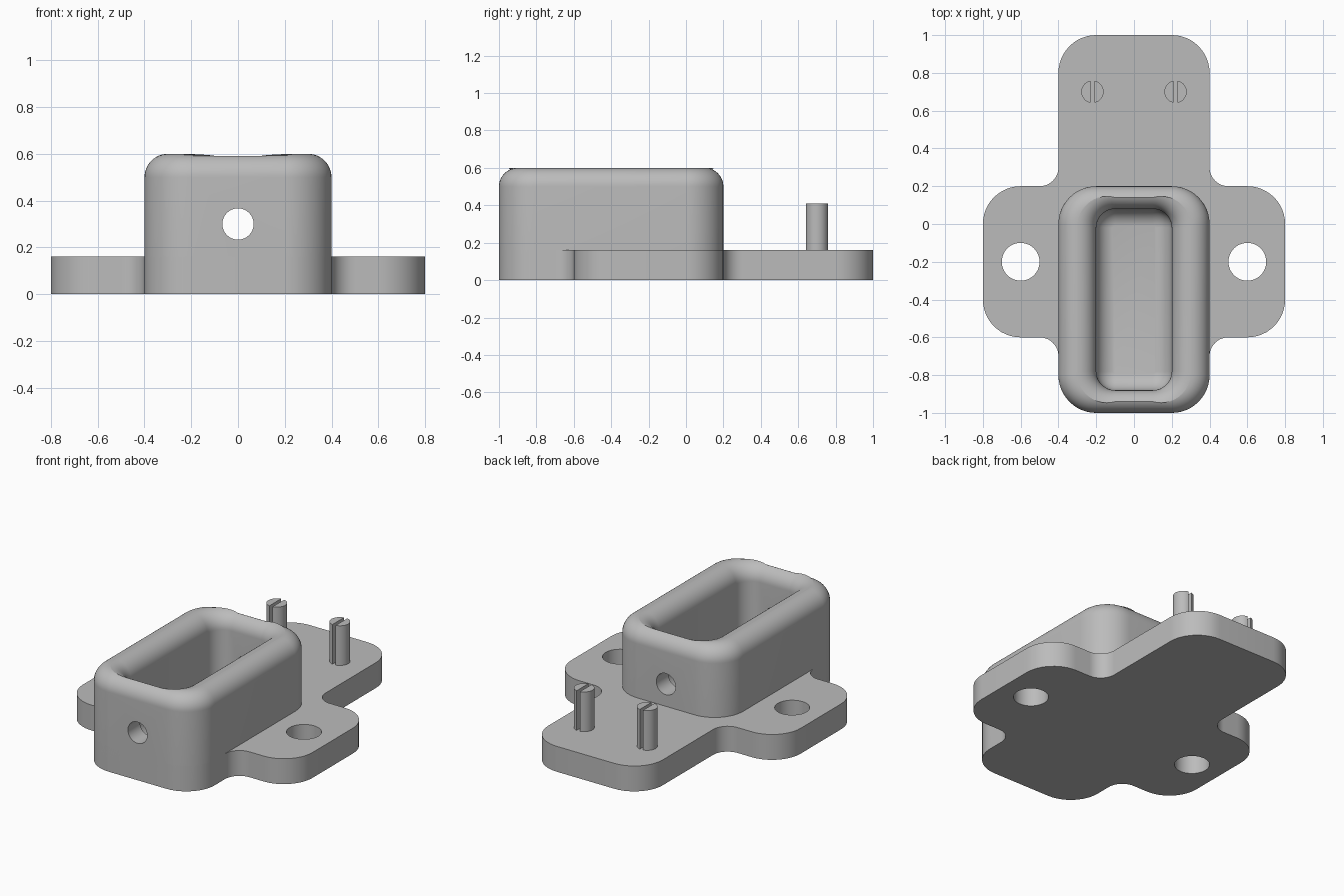
import bpy, bmesh, math
from mathutils import Vector

cube = bpy.data.objects.get("Cube")
if cube:
    bpy.data.objects.remove(cube, do_unlink=True)

grey = bpy.data.materials.new("matte grey")
grey.use_nodes = True
colour = (0.5, 0.5, 0.5, 1)
grey.diffuse_color = colour
grey.node_tree.nodes["Principled BSDF"].inputs["Base Color"].default_value = colour

ARC = 12
RIM = 0.1          # fillet radius of rim and pocket
PLATE = 0.16       # plate thickness
FLOOR = 0.1        # pocket floor height
TOP = 0.6


def finish(bm, name):
    bmesh.ops.recalc_face_normals(bm, faces=bm.faces)
    mesh = bpy.data.meshes.new(name)
    bm.to_mesh(mesh)
    bm.free()
    mesh.materials.append(grey)
    obj = bpy.data.objects.new(name, mesh)
    bpy.context.collection.objects.link(obj)
    return obj


def prism(name, outline, low, high):
    bm = bmesh.new()
    face = bm.faces.new([bm.verts.new((x, y, low)) for x, y in outline])
    side = bmesh.ops.extrude_face_region(bm, geom=[face])["geom"]
    moved = [v for v in side if isinstance(v, bmesh.types.BMVert)]
    bmesh.ops.translate(bm, verts=moved, vec=(0, 0, high - low))
    return finish(bm, name)


def circle(cx, cy, r, n=48, start=0, sweep=2 * math.pi):
    steps = [start + sweep * i / n for i in range(n)]
    return [(cx + r * math.cos(a), cy + r * math.sin(a)) for a in steps]


def cut(obj, cutter):
    mod = obj.modifiers.new("cut", "BOOLEAN")
    mod.operation, mod.solver, mod.object = "DIFFERENCE", "EXACT", cutter
    cutter.hide_render = True
    cutter.hide_set(True)


def apply_and_smooth(obj):
    bpy.ops.object.select_all(action="DESELECT")
    obj.select_set(True)
    bpy.context.view_layer.objects.active = obj
    for mod in list(obj.modifiers):
        cutter = mod.object
        bpy.ops.object.modifier_apply(modifier=mod.name)
        bpy.data.objects.remove(cutter, do_unlink=True)
    bpy.ops.object.shade_smooth_by_angle(angle=math.radians(30))


# Cross-shaped plate with rounded outer corners and filleted inner corners
half = [(0.4, -1, 0.2), (0.4, -0.6, 0.1), (0.8, -0.6, 0.2),
        (0.8, 0.2, 0.2), (0.4, 0.2, 0.1), (0.4, 1, 0.2)]
corners = half + [(-x, y, r) for x, y, r in reversed(half)]
outline = []
for i, (x, y, r) in enumerate(corners):
    p = Vector((x, y))
    u = (Vector(corners[i - 1][:2]) - p).normalized()
    v = (Vector(corners[(i + 1) % len(corners)][:2]) - p).normalized()
    for k in range(ARC + 1):
        t = math.pi / 2 * k / ARC
        outline.append(p + r * (u + v - v * math.cos(t) - u * math.sin(t)))
plate = prism("base_plate", outline, 0, PLATE)
for side in (-1, 1):
    cut(plate, prism("bolt_hole_cutter", circle(side * 0.6, -0.2, 0.1), -0.1, 0.3))
# opening hidden under the housing walls
cut(plate, prism("opening_cutter", [(-0.3, -0.94), (0.3, -0.94), (0.3, 0.14), (-0.3, 0.14)], -0.1, 0.3))
apply_and_smooth(plate)

# Housing: one loft up the outside, over the rim and down into the pocket
normals = []
for q in range(4):
    for k in range(ARC + 1):
        a = math.pi / 2 * (q + k / ARC)
        sx, sy = (1, -1, -1, 1)[q], (1, 1, -1, -1)[q]
        normals.append((Vector((math.cos(a), math.sin(a))), sx, sy))


def ring_point(n, sx, sy, hx, hy, r):
    return Vector((sx * (hx - r), sy * (hy - r) - 0.4)) + n * r


def loop(kind, t, z=None):
    points = []
    for n, sx, sy in normals:
        outer = ring_point(n, sx, sy, 0.4, 0.6, 0.2)
        inner = ring_point(n, sx, sy, 0.2, 0.48, RIM)
        gap = min(RIM, (outer - inner).dot(n) / 2)
        # angle at which the two rim fillets meet
        a = t * math.acos(max(0, (RIM - gap) / RIM))
        d = RIM * (1 - math.cos(a))
        p = outer - n * d if kind == "outer" else inner + n * d
        points.append((p.x, p.y, TOP - RIM + RIM * math.sin(a) if z is None else z))
    return points


loops = [loop("outer", 0, 0)]
loops += [loop("outer", k / ARC) for k in range(ARC + 1)]
loops += [loop("inner", k / ARC) for k in range(ARC, -1, -1)]
for k in range(ARC):
    t = math.pi / 2 * k / ARC
    s = RIM * (1 - math.cos(t))
    level = FLOOR + RIM - RIM * math.sin(t)
    loops.append([(*ring_point(n, sx, sy, 0.2 - s, 0.48 - s, RIM - s), level)
                  for n, sx, sy in normals])
bm = bmesh.new()
rings = [[bm.verts.new(p) for p in pts] for pts in loops]
for a, b in zip(rings, rings[1:]):
    for i in range(len(a)):
        bm.faces.new((a[i - 1], a[i], b[i], b[i - 1]))
bm.faces.new(rings[0])
bm.faces.new(rings[-1])
bmesh.ops.remove_doubles(bm, verts=bm.verts, dist=0.00005)
housing = finish(bm, "housing")

# Round hole through both end walls
drill = prism("drill_cutter", circle(0, 0, 0.067), -1.5, 1.5)
drill.rotation_euler = (math.pi / 2, 0, 0)
drill.location = (0, 0, 0.3)
cut(housing, drill)
apply_and_smooth(housing)

# Split pins: two circular segments separated by a slot
pin_r, slot = 0.059, 0.011
reach = math.acos(slot / pin_r)
for side, label in ((-1, "right"), (1, "left")):
    for face, part in ((0, "inner"), (math.pi, "outer")):
        segment = circle(side * 0.22, 0.7, pin_r, 24, face - reach, 2 * reach * 24 / 23)
        apply_and_smooth(prism(f"{label}_pin_{part}_half", segment, PLATE - 0.01, 0.41))
